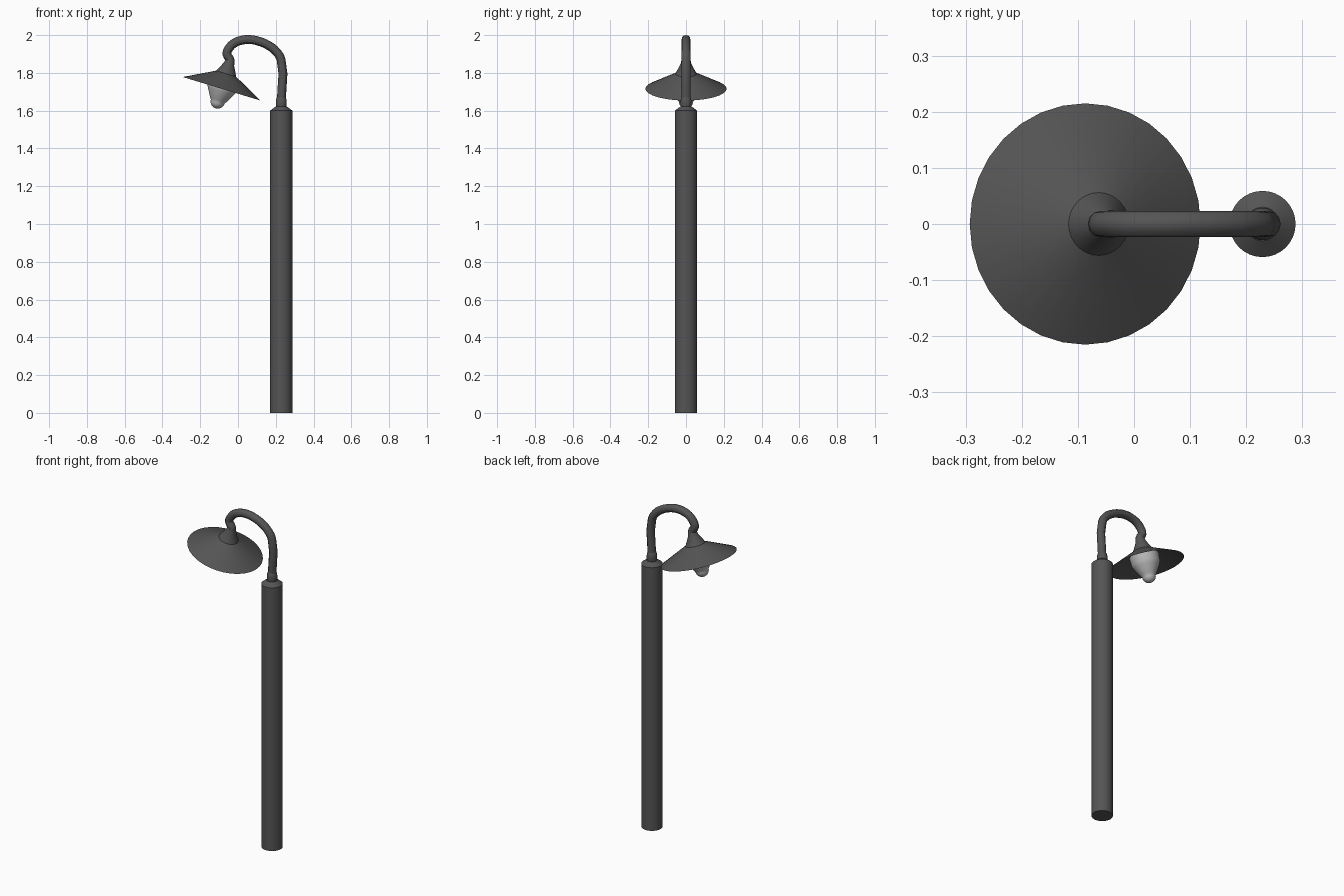
import bpy, bmesh, math
from mathutils import Matrix

if "Cube" in bpy.data.objects:
    bpy.data.objects.remove(bpy.data.objects["Cube"])


def material(name, v):
    m = bpy.data.materials.new(name)
    m.diffuse_color = (v, v, v, 1)
    m.use_nodes = True
    m.node_tree.nodes["Principled BSDF"].inputs["Base Color"].default_value = m.diffuse_color
    return m


DARK = material("dark_metal", 0.09)
PALE = material("pale_glass", 0.5)


def smooth(ob, mat):
    ob.data.materials.append(mat)
    bpy.ops.object.select_all(action='DESELECT')
    ob.select_set(True)
    bpy.context.view_layer.objects.active = ob
    bpy.ops.object.shade_smooth_by_angle(angle=math.radians(30))


def lathe(name, profile, matrix, mat, sides=32):
    """Revolve (radius, height) points about local z; radius 0 closes an end."""
    bm = bmesh.new()
    verts = [bm.verts.new((r, 0, h)) for r, h in profile]
    edges = [bm.edges.new(p) for p in zip(verts, verts[1:])]
    bmesh.ops.spin(bm, geom=verts + edges, cent=(0, 0, 0), axis=(0, 0, 1),
                   angle=math.tau, steps=sides, use_duplicate=False)
    bmesh.ops.remove_doubles(bm, verts=bm.verts, dist=1e-5)
    bmesh.ops.recalc_face_normals(bm, faces=bm.faces)
    me = bpy.data.meshes.new(name)
    bm.to_mesh(me)
    bm.free()
    ob = bpy.data.objects.new(name, me)
    bpy.context.collection.objects.link(ob)
    ob.matrix_world = matrix
    smooth(ob, mat)
    return ob


PX = 0.229
base = Matrix.Translation((PX, 0, 0))
head = Matrix.Translation((-0.087, 0, 1.716)) @ Matrix.Rotation(math.radians(16.8), 4, 'Y')

# Post with sloped shoulder
lathe("post", [(0, 0), (0.059, 0), (0.059, 1.6), (0.03, 1.622), (0, 1.622)], base, DARK)

# Rounded collar where the arm enters the post
lathe("collar", [(0, 1.615), (0.025, 1.615), (0.029, 1.628), (0.029, 1.65),
                 (0.026, 1.665), (0.022, 1.672), (0, 1.672)], base, DARK)

# Swan-neck arm
path = [(PX, 1.65), (0.228, 1.87), (0.205, 1.91), (0.162, 1.945), (0.105, 1.969),
        (0.061, 1.9765), (0.02, 1.973), (-0.018, 1.959), (-0.045, 1.934),
        (-0.059, 1.9), (-0.041, 1.866), (-0.047, 1.846)]
cu = bpy.data.curves.new("arm", 'CURVE')
cu.dimensions = '3D'
cu.bevel_depth = 0.0235
cu.bevel_resolution = 4
cu.resolution_u = 3
cu.use_fill_caps = True
sp = cu.splines.new('BEZIER')
sp.bezier_points.add(len(path) - 1)
for p, (x, z) in zip(sp.bezier_points, path):
    p.co = (x, 0, z)
    p.handle_left_type = p.handle_right_type = 'AUTO'
arm = bpy.data.objects.new("arm", cu)
bpy.context.collection.objects.link(arm)
bpy.ops.object.select_all(action='DESELECT')
arm.select_set(True)
bpy.context.view_layer.objects.active = arm
bpy.ops.object.convert(target='MESH')
smooth(bpy.context.object, DARK)

# Tilted shade: neck, wide cone and hollow underside
lathe("shade", [(0, 0.158), (0.024, 0.158), (0.029, 0.135), (0.056, 0.083),
                (0.215, 0.0), (0.09, 0.052), (0, 0.052)], head, DARK)

# Tapered lamp with a round tip
tip = [(0.038 * math.cos(a), -0.07 - 0.038 * math.sin(a))
       for a in (math.radians(15 * i) for i in range(6))]
lathe("lamp", [(0, 0.053), (0.083, 0.053), (0.08, 0.005), (0.072, -0.013),
               (0.044, -0.062)] + tip + [(0, -0.108)], head, PALE)
